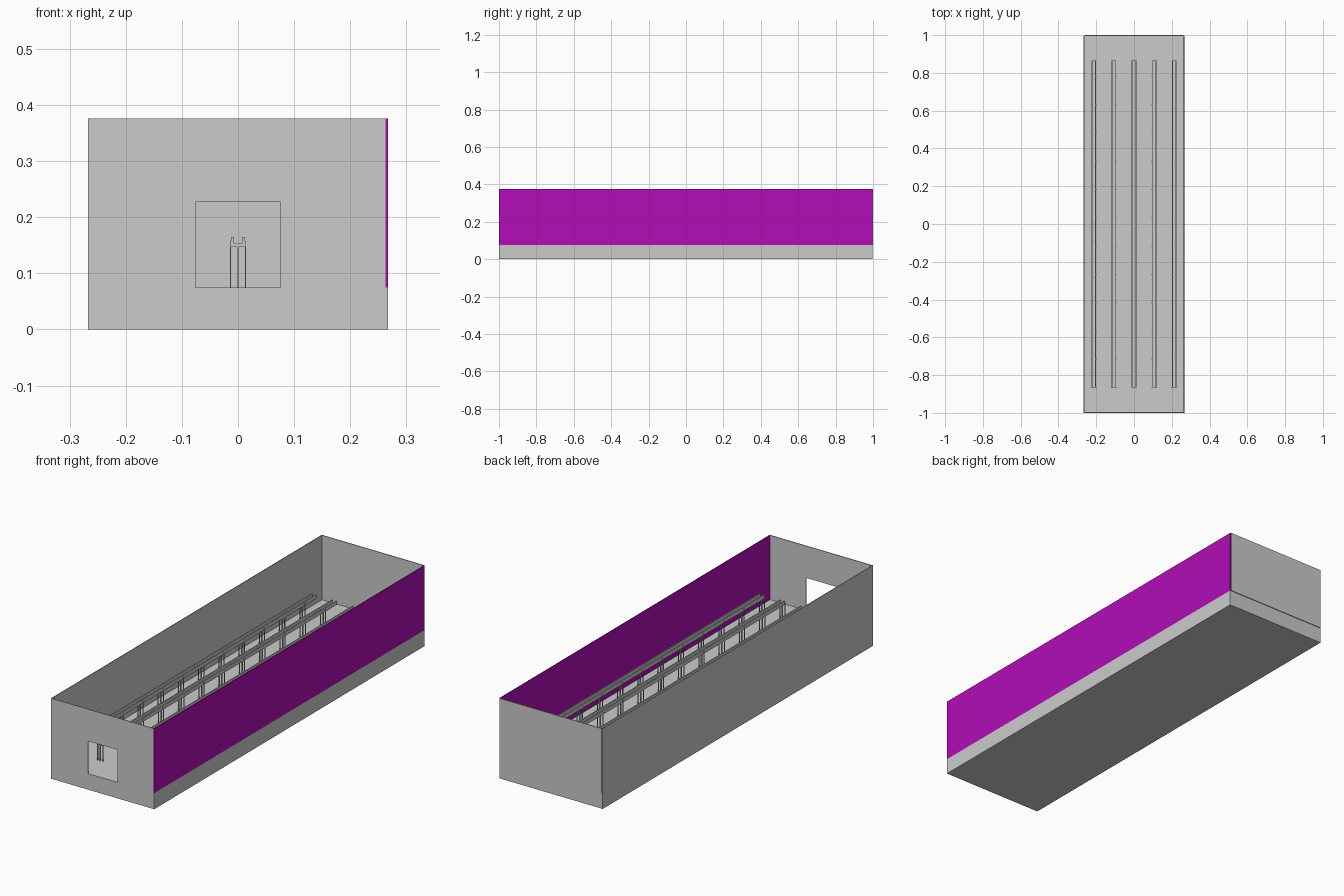
import bpy

if "Cube" in bpy.data.objects:
    bpy.data.objects.remove(bpy.data.objects["Cube"])

W, T = 0.267, 0.0038          # half width, wall thickness
Y0, Y1 = -1.0, 0.9962         # floor slab ends
FLOOR, TOP = 0.075, 0.376


def prism(name, profile, y0, y1):
    """Extrude an x/z outline along y."""
    n = len(profile)
    verts = [(x, y, z) for y in (y0, y1) for x, z in profile]
    faces = [tuple(range(n)), tuple(reversed(range(n, 2 * n)))]
    faces += [(i, i + n, (i + 1) % n + n, (i + 1) % n) for i in range(n)]
    mesh = bpy.data.meshes.new(name)
    mesh.from_pydata(verts, [], faces)
    obj = bpy.data.objects.new(name, mesh)
    bpy.context.collection.objects.link(obj)
    return obj


def box(name, x0, x1, y0, y1, z0, z1):
    return prism(name, [(x0, z0), (x1, z0), (x1, z1), (x0, z1)], y0, y1)


def repeat(obj, count, offset):
    m = obj.modifiers.new("repeat", 'ARRAY')
    m.count = count
    m.use_relative_offset = False
    m.use_constant_offset = True
    m.constant_offset_displace = offset


# Floor slab and side walls
box("floor_slab", -W, W, Y0, Y1, 0, FLOOR)
box("left_wall", -W, -W + T, Y0, Y1, FLOOR, TOP)
right = box("right_wall", W - T, W, Y0, Y1, FLOOR, TOP)
magenta = bpy.data.materials.new("magenta")
magenta.diffuse_color = (0.45, 0.004, 0.47, 1)
magenta.use_nodes = True
magenta.node_tree.nodes["Principled BSDF"].inputs["Base Color"].default_value = magenta.diffuse_color
right.data.materials.append(magenta)

# Front wall with doorway, and the back wall set just behind the slab
I, D, H = W - T, 0.076, 0.227
prism("front_wall", [(-I, FLOOR), (-D, FLOOR), (-D, H), (D, H), (D, FLOOR),
                     (I, FLOOR), (I, TOP), (-I, TOP)], Y0, Y0 + T)
box("back_wall", -I, I, Y1, 1.0, FLOOR, TOP)

# Five raised gutters, open at the top
half = [(0.0125, 0.147), (0.0125, 0.165), (0.0075, 0.165), (0.0075, 0.153)]
channel = half + [(-x, z) for x, z in reversed(half)]
ROW = 0.1065
for i in range(-2, 3):
    cx = i * ROW
    prism(f"gutter_{i + 3}", [(x + cx, z) for x, z in channel], -0.865, 0.865)

    # Stands: a centre post with a clip plate either side, along each gutter
    for part, x, w, top in (("left_stand", -0.0133, 0.001, 0.158),
                            ("centre_post", 0, 0.0022, 0.147),
                            ("right_stand", 0.0133, 0.001, 0.158)):
        leg = box(f"{part}_{i + 3}", cx + x - w, cx + x + w,
                  -0.867, -0.862, FLOOR, top)
        repeat(leg, 12, (0, 0.1495, 0))
